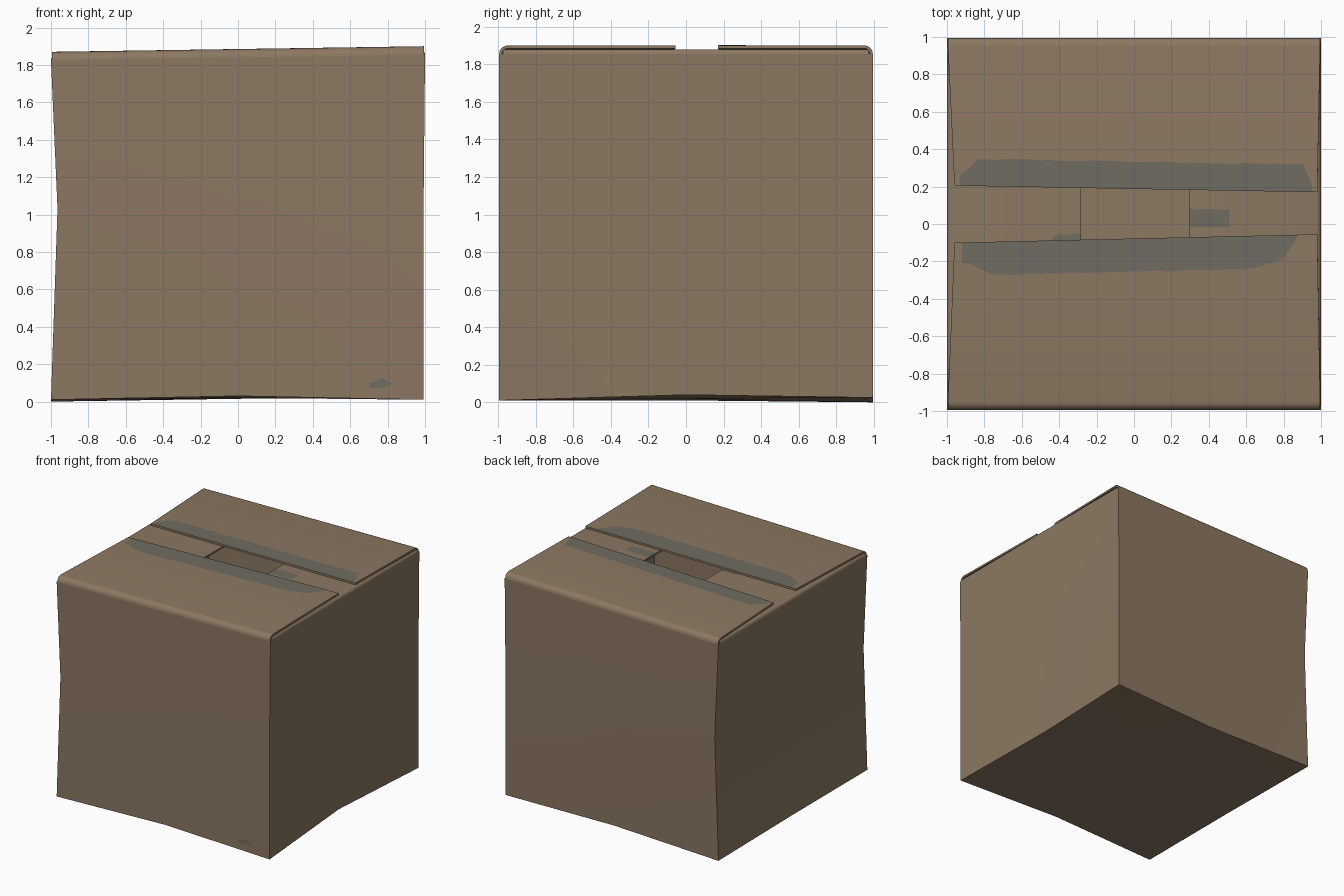
import bpy, bmesh, math, random

if "Cube" in bpy.data.objects:
    bpy.data.objects.remove(bpy.data.objects["Cube"])
random.seed(4)


def material(name, rgb):
    m = bpy.data.materials.new(name)
    m.diffuse_color = (*rgb, 1)
    m.use_nodes = True
    m.node_tree.nodes["Principled BSDF"].inputs["Base Color"].default_value = m.diffuse_color
    return m


CARD = material("cardboard brown", (0.262, 0.188, 0.122))
TAPE = material("worn grey tape", (0.162, 0.150, 0.122))
THICK = 0.016


def finish(name, bm, mat, thick=0):
    me = bpy.data.meshes.new(name)
    bm.to_mesh(me)
    bm.free()
    ob = bpy.data.objects.new(name, me)
    bpy.context.collection.objects.link(ob)
    me.materials.append(mat)
    bpy.ops.object.select_all(action='DESELECT')
    ob.select_set(True)
    bpy.context.view_layer.objects.active = ob
    if thick:
        s = ob.modifiers.new("board", 'SOLIDIFY')
        s.thickness, s.offset = thick, -1
        bpy.ops.object.modifier_apply(modifier=s.name)
        bpy.ops.object.shade_smooth_by_angle(angle=math.radians(35))
    return ob


def sheet(name, rows, mat, thick=0, out=(0, 0, 1)):
    """Skin a grid of points; normals face along 'out'."""
    bm = bmesh.new()
    vs = [[bm.verts.new(p) for p in r] for r in rows]
    for a, b in zip(vs, vs[1:]):
        for i in range(len(a) - 1):
            bm.faces.new((a[i], a[i + 1], b[i + 1], b[i]))
    bm.normal_update()
    if sum(f.normal[k] * out[k] for f in bm.faces for k in range(3)) < 0:
        bmesh.ops.reverse_faces(bm, faces=bm.faces[:])
    return finish(name, bm, mat, thick)


def top(x):            # the lid slopes gently up to the right
    return 1.885 + 0.015 * x


# Box body: slightly crushed walls and a dented floor, open on top
E = 0.995
ring = [(-1, -1), (0, -1), (1, -1), (1, 0), (1, 1), (0, 1), (-1, 1), (-1, 0)]
base_z = [0.01, 0.03, 0.01, 0.04, 0.025, 0.015, 0.0, 0.01]
inset = [0, 0.02, 0, 0.05, 0, 0.04, 0, 0]
bm = bmesh.new()
levels = []
for lv in range(3):
    row = []
    for (cx, cy), bz, d in zip(ring, base_z, inset):
        k = 1 - d if lv == 0 else 1
        x, y = cx * k, cy * k * E
        if lv < 2 and cx > 0:
            x -= 0.008
        if lv == 1 and cx < 0:
            x = -0.965
        z = (bz, 1.03, top(cx) - 0.045)[lv]
        row.append(bm.verts.new((x, y, z)))
    levels.append(row)
for a, b in zip(levels, levels[1:]):
    for i in range(8):
        j = (i + 1) % 8
        bm.faces.new((a[i], a[j], b[j], b[i]))
mid = bm.verts.new((0, 0, 0.02))
for i in range(8):
    bm.faces.new((levels[0][(i + 1) % 8], levels[0][i], mid))
finish("box_body", bm, CARD, THICK)


# Long outer flaps, bent over from the front and back walls
def outer_flap(name, s, y_left, y_right):
    r, rows = 0.045, []
    for i in range(6):
        a = i / 5 * math.pi / 2
        y = s * (E - r * (1 - math.cos(a)))
        rows.append([(x, y, top(x) - r + r * math.sin(a)) for x in (-0.995, 0, 0.995)])
    rows.append([(-0.96, y_left, top(-0.96)),
                 (0, (y_left + y_right) / 2, top(0)),
                 (0.98, y_right, top(0.98))])
    sheet(name, rows, CARD, THICK)


outer_flap("front_flap", -1, -0.10, -0.055)
outer_flap("back_flap", 1, 0.205, 0.17)


# Short inner flaps, tucked under the outer ones with a gap between
def inner_flap(name, s, x_end):
    r, rows = 0.025, []
    zt = lambda x: top(x) - 0.02
    for i in range(5):
        a = i / 4 * math.pi / 2
        x = s * (1 - r * (1 - math.cos(a)))
        rows.append([(x, y, zt(s) - r + r * math.sin(a)) for y in (-0.975, 0.975)])
    rows.append([(x_end, y, zt(x_end)) for y in (-0.975, 0.975)])
    sheet(name, rows, CARD, THICK)


inner_flap("left_inner_flap", -1, -0.283)
inner_flap("right_inner_flap", 1, 0.295)


# Torn tape remnants with ragged edges
def tape(name, x0, x1, near, far, z_of, n=40):
    a, b = [], []
    for i in range(n + 1):
        x = x0 + (x1 - x0) * i / n
        a.append((x, near(x), z_of(x)))
        b.append((x, far(x) + random.uniform(-0.004, 0.004), z_of(x)))
    sheet(name, [a, b], TAPE)


def ramp(x, x0, x1):
    return max(0.0, min(1.0, (x - x0) / (x1 - x0)))


back_edge = lambda x: 0.187 - 0.018 * x + 0.001
front_edge = lambda x: -0.078 + 0.0232 * x - 0.001
lid_z = lambda x: top(x) + 0.003
low_z = lambda x: top(x) - 0.017

tape("back_flap_tape", -0.93, 0.955, back_edge,
     lambda x: back_edge(x) + 0.02 + 0.125 * min(0.3 + 0.7 * ramp(x, -0.91, -0.85),
                                                 ramp(-x, -0.955, -0.925)), lid_z)
tape("front_flap_tape", -0.92, 0.88, front_edge,
     lambda x: front_edge(x) - 0.175 * min(0.6 + 0.4 * ramp(x, -0.9, -0.75),
                                           ramp(-x, -0.88, -0.8) * 0.7
                                           + 0.3 * ramp(-x, -0.82, -0.65)), lid_z)
tape("right_inner_tape", 0.297, 0.51, lambda x: -0.015, lambda x: 0.078, low_z, 8)
tape("left_inner_tape", -0.455, -0.285, lambda x: -0.10,
     lambda x: -0.052 - 0.04 * ramp(-x, 0.4, 0.455), low_z, 8)

# Small scrap of tape low on the front
top_row, low_row = [], []
for i in range(11):
    t = i / 10
    x = 0.70 + 0.13 * t
    h = 0.03 * math.sin(math.pi * (0.1 + 0.8 * t))
    top_row.append((x, -0.997, 0.093 + h * 0.8 - 0.006 * math.sin(9 * t)))
    low_row.append((x, -0.997, 0.088 - h * (1 - 0.5 * t) + 0.015 * t))
sheet("front_tape_scrap", [low_row, top_row], TAPE, out=(0, -1, 0))
